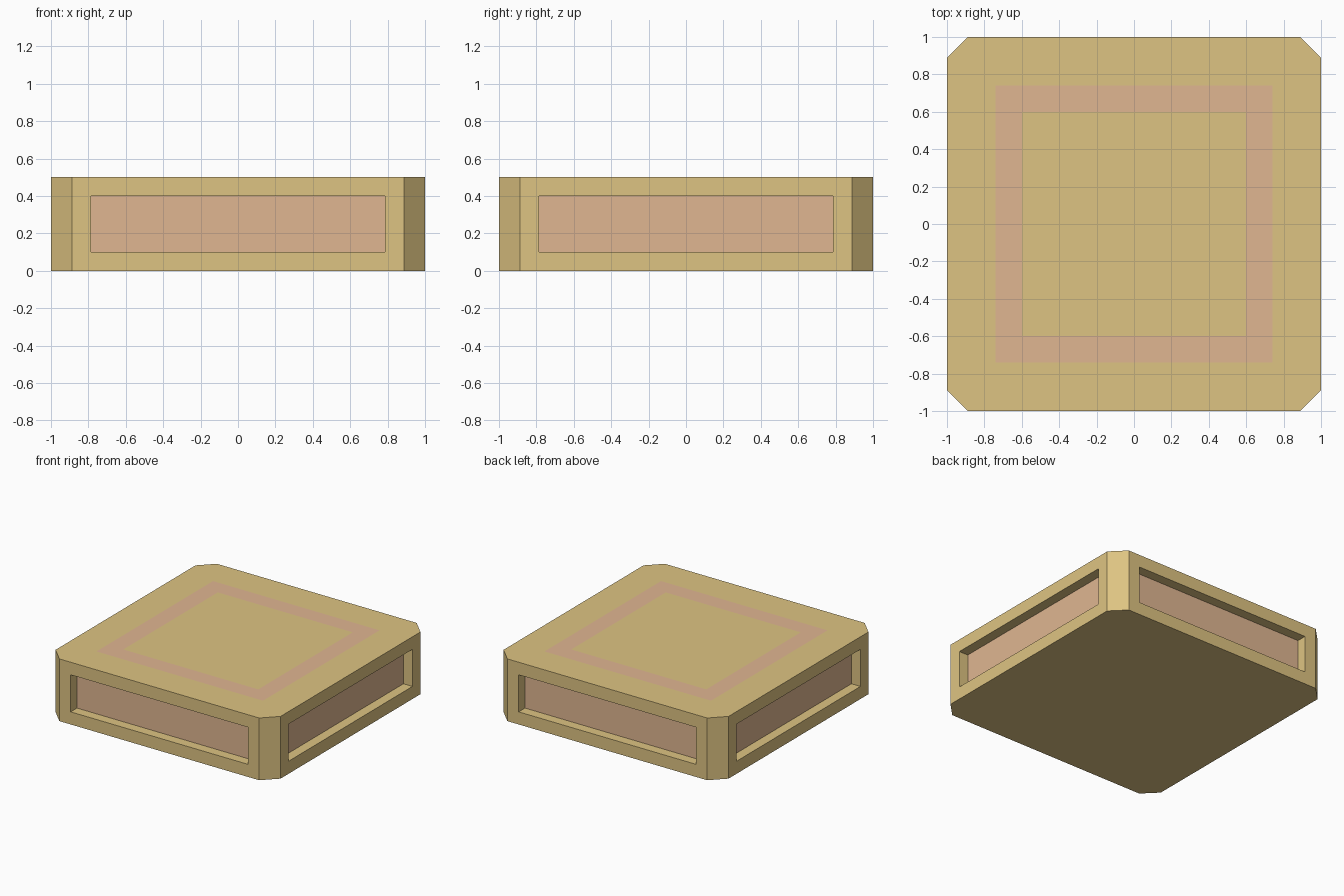
import bpy
import bmesh
from mathutils import Vector

if "Cube" in bpy.data.objects:
    bpy.data.objects.remove(bpy.data.objects["Cube"])

HEIGHT = 0.5
CORNER = 0.888       # where each side meets its chamfered corner
RING_OUT, RING_IN = 0.74, 0.60


def material(name, rgb):
    m = bpy.data.materials.new(name)
    m.diffuse_color = (*rgb, 1)
    m.use_nodes = True
    m.node_tree.nodes["Principled BSDF"].inputs["Base Color"].default_value = m.diffuse_color
    return m


bm = bmesh.new()

# Octagonal slab: a square with chamfered corners, extruded upwards
c = CORNER
outline = [(-c, -1), (c, -1), (1, -c), (1, c), (c, 1), (-c, 1), (-1, c), (-1, -c)]
base = bm.faces.new([bm.verts.new((x, y, 0)) for x, y in outline])
ext = bmesh.ops.extrude_face_region(bm, geom=[base], use_keep_orig=True)
top_verts = [g for g in ext["geom"] if isinstance(g, bmesh.types.BMVert)]
bmesh.ops.translate(bm, verts=top_verts, vec=(0, 0, HEIGHT))
bmesh.ops.recalc_face_normals(bm, faces=bm.faces[:])
bm.normal_update()

# Recessed panels in the four long sides
sides = [f for f in bm.faces
         if abs(f.normal.z) < 0.1 and max(abs(f.normal.x), abs(f.normal.y)) > 0.9]
bmesh.ops.inset_individual(bm, faces=sides, thickness=0.143, depth=0)
bmesh.ops.inset_individual(bm, faces=sides, thickness=0, depth=-0.08)
for f in sides:
    f.material_index = 1

# Cut the square ring into the top face
for axis in (Vector((1, 0, 0)), Vector((0, 1, 0))):
    for d in (-RING_OUT, -RING_IN, RING_IN, RING_OUT):
        bm.normal_update()
        faces = [f for f in bm.faces if f.normal.z > 0.9
                 and f.calc_center_median().z > HEIGHT - 0.001]
        edges = {e for f in faces for e in f.edges}
        verts = {v for f in faces for v in f.verts}
        bmesh.ops.bisect_plane(bm, geom=[*verts, *edges, *faces],
                               plane_co=axis * d, plane_no=axis)

# Colour the top faces that lie inside the ring
bm.normal_update()
for f in bm.faces:
    p = f.calc_center_bounds()
    if f.normal.z > 0.9 and p.z > HEIGHT - 0.001:
        if RING_IN < max(abs(p.x), abs(p.y)) < RING_OUT:
            f.material_index = 1

mesh = bpy.data.meshes.new("slab")
bm.to_mesh(mesh)
bm.free()
mesh.materials.append(material("tan", (0.73, 0.552, 0.223)))
mesh.materials.append(material("dusty pink", (0.745, 0.468, 0.283)))
bpy.context.collection.objects.link(bpy.data.objects.new("slab", mesh))
